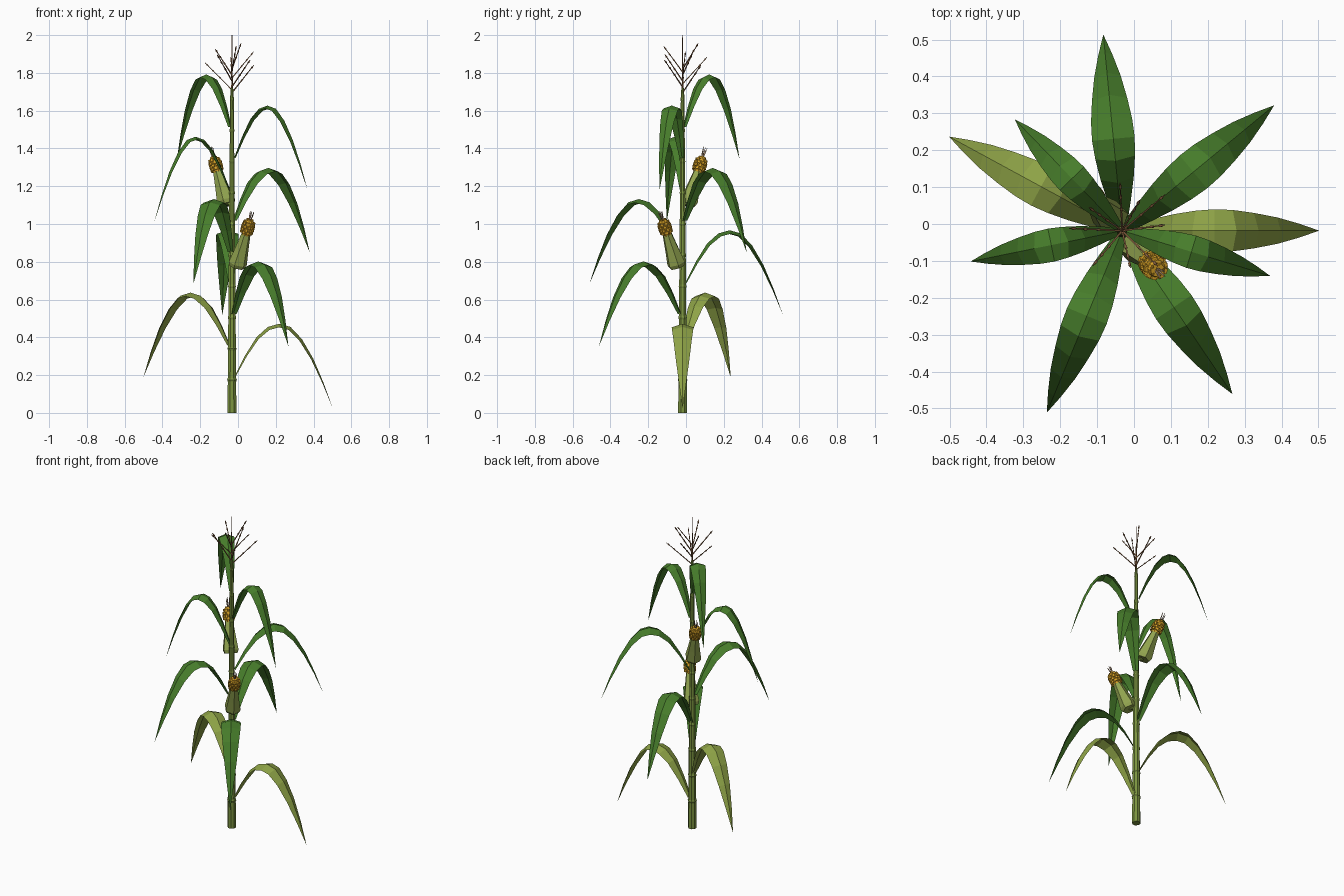
import bpy, bmesh, math, random
from mathutils import Vector, Matrix

if "Cube" in bpy.data.objects:
    bpy.data.objects.remove(bpy.data.objects["Cube"])

random.seed(4)
AX = Vector((-0.032, -0.018, 0))   # stalk axis


def material(name, rgb):
    m = bpy.data.materials.new(name)
    m.diffuse_color = (*rgb, 1)
    m.use_nodes = True
    m.node_tree.nodes["Principled BSDF"].inputs["Base Color"].default_value = m.diffuse_color
    return m


LEAF = material("leaf green", (0.063, 0.205, 0.024))
OLD = material("old leaf olive", (0.270, 0.365, 0.062))
STALK = material("stalk green", (0.20, 0.295, 0.052))
HUSK = material("husk green", (0.285, 0.37, 0.078))
TASSEL = material("tassel brown", (0.22, 0.105, 0.045))
GOLD = material("kernel gold", (0.70, 0.37, 0.020))
SILK = material("silk tan", (0.40, 0.27, 0.17))


def finish(name, bm, mat):
    bmesh.ops.recalc_face_normals(bm, faces=bm.faces)
    me = bpy.data.meshes.new(name)
    bm.to_mesh(me)
    bm.free()
    me.materials.append(mat)
    ob = bpy.data.objects.new(name, me)
    bpy.context.collection.objects.link(ob)
    return ob


def frame(origin, direction):
    q = Vector(direction).to_track_quat('Z', 'Y')
    return Matrix.Translation(origin) @ q.to_matrix().to_4x4()


def lathe(bm, profile, sides, mat=Matrix()):
    """Closed body of (radius, height) rings, placed by a matrix."""
    rings = []
    for r, h in profile:
        rings.append([bm.verts.new(mat @ Vector((r * math.cos(a), r * math.sin(a), h)))
                      for a in (2 * math.pi * (k + 0.5) / sides for k in range(sides))])
    for a, b in zip(rings, rings[1:]):
        for k in range(sides):
            j = (k + 1) % sides
            bm.faces.new((a[k], a[j], b[j], b[k]))
    bm.faces.new(rings[0][::-1])
    bm.faces.new(rings[-1])


def rod(bm, p, q, r0, r1, sides=4):
    lathe(bm, [(r0, 0), (r1, (q - p).length)], sides, frame(p, q - p))


# Stalk with a swollen joint below each leaf
def stalk_radius(z):
    return 0.0255 - 0.0155 * z / 1.72


profile = [(stalk_radius(0), 0)]
for i in range(10):
    z = 0.175 + 0.165 * i
    r = stalk_radius(z)
    profile += [(r, z - 0.010), (r * 1.16, z), (r, z + 0.010)]
profile.append((0.007, 1.72))
bm = bmesh.new()
lathe(bm, profile, 8, Matrix.Translation(AX))
finish("stalk", bm, STALK)

# Arching leaves: (reach, rise, half width) along the midrib
ARCH = [(0.015, 0.0, 0.016), (0.07, 0.110, 0.031), (0.13, 0.206, 0.045), (0.19, 0.260, 0.054),
        (0.25, 0.277, 0.058), (0.31, 0.260, 0.056), (0.37, 0.196, 0.048),
        (0.43, 0.093, 0.036), (0.485, -0.036, 0.019), (0.534, -0.172, 0.0)]


def leaf(name, z0, degrees, size, mat):
    a = math.radians(degrees)
    out = Vector((math.cos(a), math.sin(a), 0))
    side = Vector((-out.y, out.x, 0))
    bm = bmesh.new()
    rows = []
    for i, (reach, rise, w) in enumerate(ARCH):
        mid = AX + out * reach * size + Vector((0, 0, z0 + rise))
        if w == 0:
            rows.append([bm.verts.new(mid)])
            continue
        # edges fold down perpendicular to the midrib
        p, q = ARCH[max(i - 1, 0)], ARCH[i + 1]
        t = (out * (q[0] - p[0]) * size + Vector((0, 0, q[1] - p[1]))).normalized()
        drop = side.cross(t) * 0.33 * w * size
        if drop.z > 0:
            drop = -drop
        rows.append([bm.verts.new(mid + side * w * size * s + drop * abs(s)) for s in (-1, 0, 1)])
    for r, s in zip(rows, rows[1:]):
        for k in (0, 1):
            if len(s) == 1:
                bm.faces.new((r[k], r[k + 1], s[0]))
            else:
                bm.faces.new((r[k], r[k + 1], s[k + 1], s[k]))
    ob = finish(name, bm, mat)
    # upper faces look upward
    if sum(p.normal.z * p.area for p in ob.data.polygons) < 0:
        ob.data.flip_normals()


ANGLES = [0, 151.5, 304, 95.5, 247.5, 39.5, 191.5, 343, 134]
for i, deg in enumerate(ANGLES):
    leaf(f"leaf_{i + 1}", 0.195 + 0.165 * i, deg, 1.0 if i < 6 else 0.785,
         OLD if i < 2 else LEAF)


# Ears: flat-based husk, kernel-covered tip, silk strands and short stem
def ear(name, z0, degrees):
    a = math.radians(degrees)
    out = Vector((math.cos(a), math.sin(a), 0))
    base = AX + out * 0.042 + Vector((0, 0, z0))
    m = frame(base, out * 0.42 + Vector((0, 0, 1)))
    bm = bmesh.new()
    lathe(bm, [(0.042, -0.010), (0.050, 0.010), (0.038, 0.085), (0.023, 0.19)], 6, m)
    finish(name + "_husk", bm, HUSK)

    # cob with rows of blocky kernels
    bm = bmesh.new()
    lathe(bm, [(0.022, 0.17), (0.029, 0.19), (0.029, 0.24), (0.020, 0.258)], 9, m)
    for row, (r, h) in enumerate([(0.0285, 0.192), (0.030, 0.2085), (0.030, 0.225),
                                  (0.0265, 0.2415), (0.013, 0.256)]):
        n = 9 if r > 0.02 else 5
        for k in range(n):
            b = 2 * math.pi * (k + row * 0.5) / n
            bmesh.ops.create_cube(bm, size=0.0145, matrix=m @ Matrix.Rotation(b, 4, 'Z')
                                  @ Matrix.Translation((r - 0.0015, 0, h)))
    finish(name + "_kernels", bm, GOLD)

    bm = bmesh.new()
    for k in range(5):
        b = 2 * math.pi * k / 5
        d = Vector((math.cos(b), math.sin(b), 0))
        pts = [m @ (d * 0.004 + Vector((0, 0, 0.255))), m @ (d * 0.008 + Vector((0, 0, 0.283))),
               m @ (d * 0.011 + Vector((0, 0, 0.302 + random.uniform(0, 0.018))))]
        rod(bm, pts[0], pts[1], 0.0028, 0.0028, 3)
        rod(bm, pts[1], pts[2], 0.0028, 0.0018, 3)
    finish(name + "_silk", bm, SILK)

    bm = bmesh.new()
    rod(bm, AX + Vector((0, 0, z0 - 0.005)), base, 0.010, 0.014, 6)
    finish(name + "_stem", bm, STALK)


ear("lower_ear", 0.782, -48)
ear("upper_ear", 1.112, 133)

# Tassel: central spike and two tiers of beaded branches
bm = bmesh.new()
top = AX + Vector((0, 0, 1.70))
rod(bm, top, AX + Vector((0, 0, 2.0)), 0.005, 0.0018, 5)
for k in range(9):
    a = math.radians(137.5 * k + 40)
    f = k / 8
    start = AX + Vector((0, 0, 1.695 + 0.125 * f))
    reach = 0.150 - 0.055 * f
    end = start + Vector((reach * math.cos(a), reach * math.sin(a), 0.145 - 0.01 * f))
    rod(bm, start, end, 0.0038, 0.0020, 4)
    for s in (0.45, 0.7, 0.92):
        m = frame(start.lerp(end, s), end - start)
        lathe(bm, [(0.0025, -0.010), (0.0052, 0), (0.0015, 0.011)], 4, m)
finish("tassel", bm, TASSEL)
